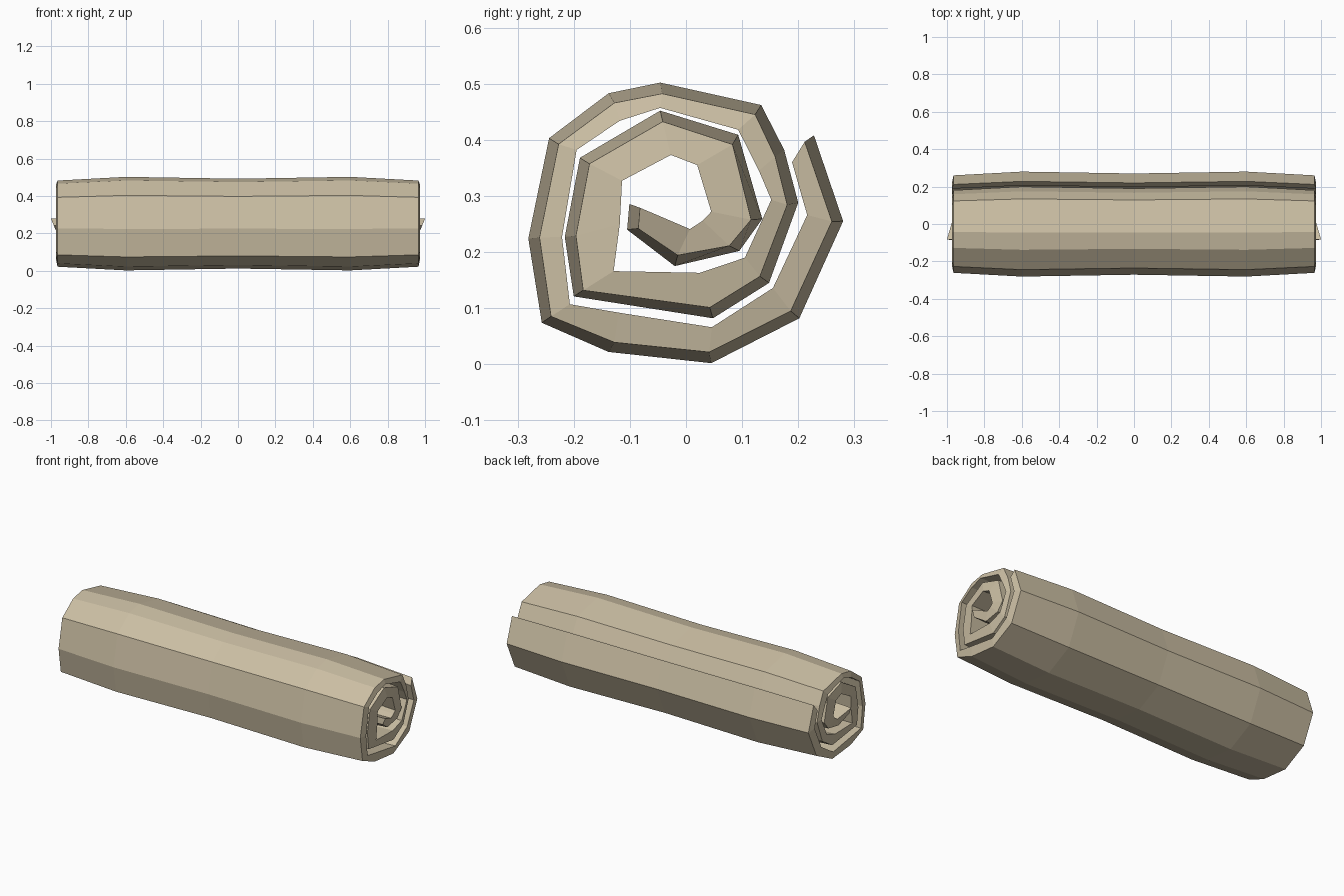
import bpy, bmesh
from mathutils import Vector

if "Cube" in bpy.data.objects:
    bpy.data.objects.remove(bpy.data.objects["Cube"])

mat = bpy.data.materials.new("canvas_tan")
mat.diffuse_color = (0.60, 0.52, 0.37, 1)
mat.use_nodes = True
mat.node_tree.nodes["Principled BSDF"].inputs["Base Color"].default_value = mat.diffuse_color

# Spiral in (y, z), from the core outwards: outer face and inner face of the sheet
outer = [(-.105, .24), (-.02, .175), (.095, .202), (.136, .259), (.093, .409), (-.046, .452),
         (-.189, .368), (-.216, .227), (-.20, .121), (.048, .082), (.148, .145), (.20, .288),
         (.175, .382), (.134, .462), (-.046, .502), (-.138, .483), (-.244, .403), (-.281, .224),
         (-.257, .074), (-.138, .022), (.045, .002), (.202, .082), (.28, .255), (.228, .408)]
inner = [(-.082, .279), (.007, .241), (.03, .256), (.045, .272), (.02, .355), (-.027, .373),
         (-.114, .327), (-.118, .25), (-.129, .166), (.025, .163), (.105, .19), (.152, .293),
         (.13, .345), (.093, .418), (-.046, .457), (-.118, .434), (-.195, .382), (-.221, .227),
         (-.207, .107), (-.12, .092), (.046, .066), (.155, .136), (.216, .266), (.189, .36)]
CENTRE = Vector((0, .25))


def push(p, d):
    """Move a spiral point away from the roll axis by d."""
    v = Vector(p) - CENTRE
    return CENTRE + v + v.normalized() * d


# Sections along the roll: x and how far the sheet is drawn in towards the axis
sections = [(-.97, .02), (-.6, 0), (0, .01), (.6, 0), (.97, .02)]
n = len(outer)
bm = bmesh.new()
rings = []
for x, pull in sections:
    end = abs(x) > .9
    s = 1 if x > 0 else -1
    ring = []
    for pts, base, sign in ((outer, 0, 1), (inner, .02, -1)):
        row = []
        for i, p in enumerate(pts):
            q = push(p, base - pull)
            xx = x
            if end:      # ends cone out slightly; the core tip sticks out most
                xx = s * (.965 if sign > 0 else .974)
                if i == 0:
                    xx = s * (.985 if sign > 0 else 1.0)
            row.append(bm.verts.new((xx, q.x, q.y)))
        ring += row if sign > 0 else row[::-1]
    rings.append(ring)

# Skin between sections
m = 2 * n
for a, b in zip(rings, rings[1:]):
    for i in range(m):
        j = (i + 1) % m
        bm.faces.new((a[i], a[j], b[j], b[i]))
# Spiral end caps, one quad per segment
for ring in (rings[0], rings[-1]):
    for i in range(n - 1):
        bm.faces.new((ring[i], ring[i + 1], ring[m - 2 - i], ring[m - 1 - i]))
bmesh.ops.recalc_face_normals(bm, faces=bm.faces)

mesh = bpy.data.meshes.new("rolled_mat")
bm.to_mesh(mesh)
bm.free()
mesh.materials.append(mat)
bpy.context.collection.objects.link(bpy.data.objects.new("rolled_mat", mesh))
